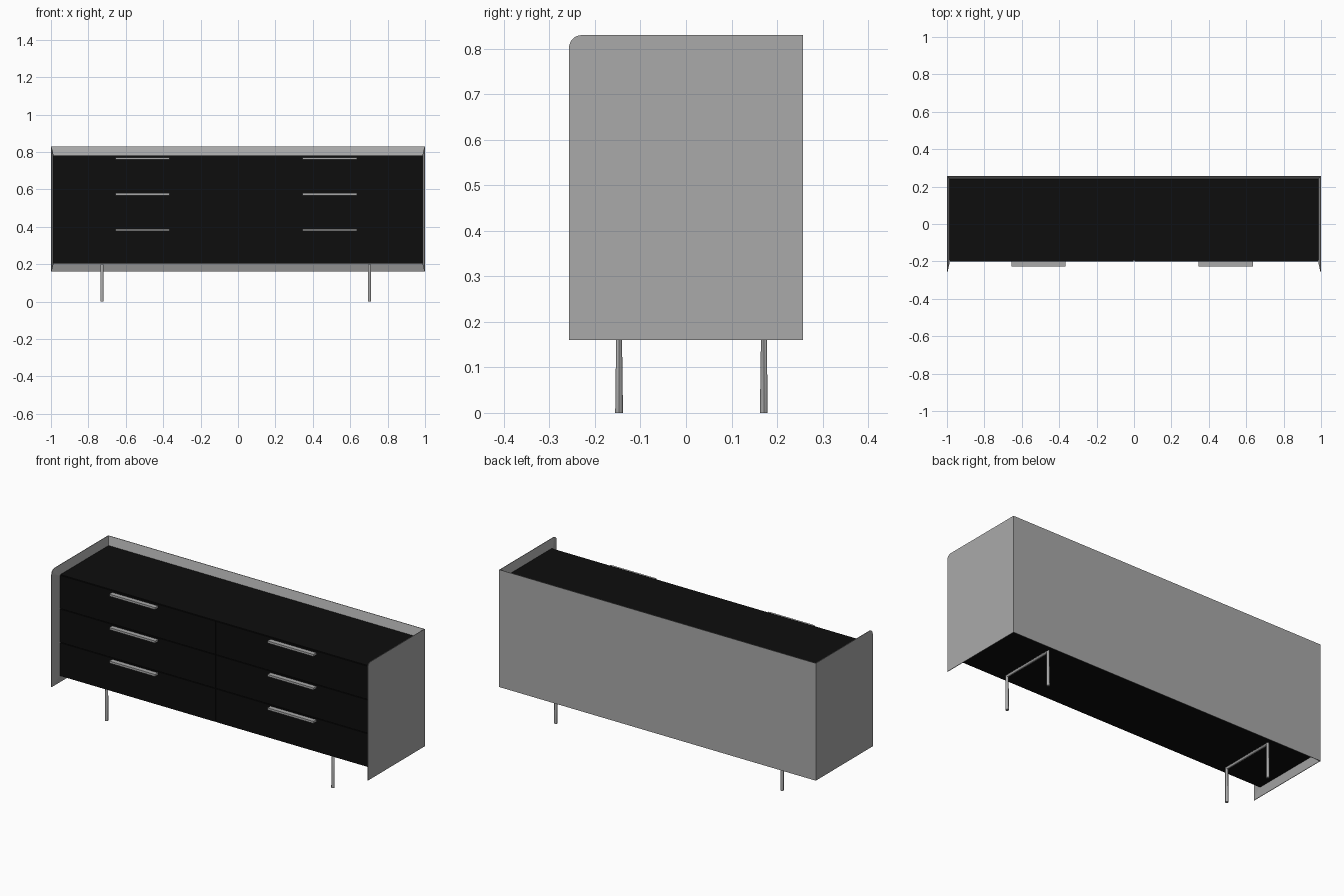
import bpy, bmesh, math

if "Cube" in bpy.data.objects:
    bpy.data.objects.remove(bpy.data.objects["Cube"])


def material(name, v):
    m = bpy.data.materials.new(name)
    m.diffuse_color = (v, v, v, 1)
    m.use_nodes = True
    m.node_tree.nodes["Principled BSDF"].inputs["Base Color"].default_value = m.diffuse_color
    return m


GREY = material("grey metal", 0.4)
BLACK = material("black lacquer", 0.004)

BOTTOM, TOP, FRONT, BACK = 0.16, 0.83, -0.257, 0.257
IN_BOTTOM, IN_TOP, IN_FRONT = 0.204, 0.782, -0.208   # where the shell taper ends
LIP, THICK = 0.003, 0.014                            # shell rim and full thickness


def add(name, bm, mat):
    bmesh.ops.remove_doubles(bm, verts=bm.verts, dist=1e-5)
    bmesh.ops.recalc_face_normals(bm, faces=bm.faces)
    mesh = bpy.data.meshes.new(name)
    bm.to_mesh(mesh)
    bm.free()
    mesh.materials.append(mat)
    ob = bpy.data.objects.new(name, mesh)
    bpy.context.collection.objects.link(ob)
    return ob


def box(name, x0, x1, y0, y1, z0, z1, mat):
    bm = bmesh.new()
    for v in bmesh.ops.create_cube(bm, size=1)["verts"]:
        v.co = (x1 if v.co.x > 0 else x0, y1 if v.co.y > 0 else y0, z1 if v.co.z > 0 else z0)
    return add(name, bm, mat)


def loft(name, rings, mat):
    """Skin matching outlines; points that coincide are merged."""
    bm = bmesh.new()
    vs = [[bm.verts.new(p) for p in r] for r in rings]
    n = len(vs[0])
    for a, b in zip(vs, vs[1:]):
        for i in range(n):
            j = (i + 1) % n
            bm.faces.new((a[i], a[j], b[j], b[i]))
    bm.faces.new(vs[0])
    bm.faces.new(vs[-1][::-1])
    bmesh.ops.dissolve_degenerate(bm, dist=1e-5, edges=bm.edges)
    return add(name, bm, mat)


def clamp_z(z):
    return min(max(z, IN_BOTTOM), IN_TOP)


# Side panels: rounded top front corner, tapering to a thin rim
R = 0.028
side = [(BACK, BOTTOM), (BACK, TOP)]
for i in range(9):
    a = math.pi / 2 * (1 + i / 8)
    side.append((FRONT + R + R * math.cos(a), TOP - R + R * math.sin(a)))
side.append((FRONT, BOTTOM))
for s, label in ((-1, "left"), (1, "right")):
    loft(label + "_side_panel", [
        [(s, y, z) for y, z in side],
        [(s * (1 - LIP), y, z) for y, z in side],
        [(s * (1 - THICK), max(y, IN_FRONT), clamp_z(z)) for y, z in side]], GREY)

# Back panel with the same taper at top and bottom
back = [(-0.999, BOTTOM), (0.999, BOTTOM), (0.999, TOP), (-0.999, TOP)]
loft("back_panel", [
    [(x, BACK, z) for x, z in back],
    [(x, BACK - LIP, z) for x, z in back],
    [(x, BACK - THICK - 0.003, clamp_z(z)) for x, z in back]], GREY)

# Black carcass
box("carcass", -0.987, 0.987, -0.194, 0.242, IN_BOTTOM, IN_TOP, BLACK)

# Drawer fronts and pull handles
GAP = 0.002
step = (IN_TOP - IN_BOTTOM) / 3
for col, (x0, x1, hx) in enumerate(((-0.986, 0, -0.51), (0, 0.986, 0.49))):
    for row in range(3):
        z0 = IN_BOTTOM + row * step
        tag = f"_{col + 1}_{row + 1}"
        box("drawer_front" + tag, x0 + GAP, x1 - GAP, -0.2, -0.193,
            z0 + GAP, z0 + step - GAP, BLACK)
        hz = 0.383 + row * 0.191
        box("handle" + tag, hx - 0.145, hx + 0.145, -0.226, -0.198,
            hz - 0.006, hz + 0.006, GREY)

# Bent tube leg frames
for x, label in ((-0.727, "left"), (0.703, "right")):
    cu = bpy.data.curves.new(label + "_leg_frame", "CURVE")
    cu.dimensions = "3D"
    cu.bevel_depth = 0.009
    cu.bevel_resolution = 3
    cu.use_fill_caps = True
    sp = cu.splines.new("POLY")
    path = [(-0.147, 0), (-0.147, 0.195), (0.171, 0.195), (0.171, 0)]
    sp.points.add(len(path) - 1)
    for p, (y, z) in zip(sp.points, path):
        p.co = (x, y, z, 1)
    cu.materials.append(GREY)
    ob = bpy.data.objects.new(label + "_leg_frame", cu)
    bpy.context.collection.objects.link(ob)
    bpy.ops.object.select_all(action="DESELECT")
    ob.select_set(True)
    bpy.context.view_layer.objects.active = ob
    bpy.ops.object.convert(target="MESH")
    bpy.ops.object.shade_smooth_by_angle(angle=math.radians(40))
